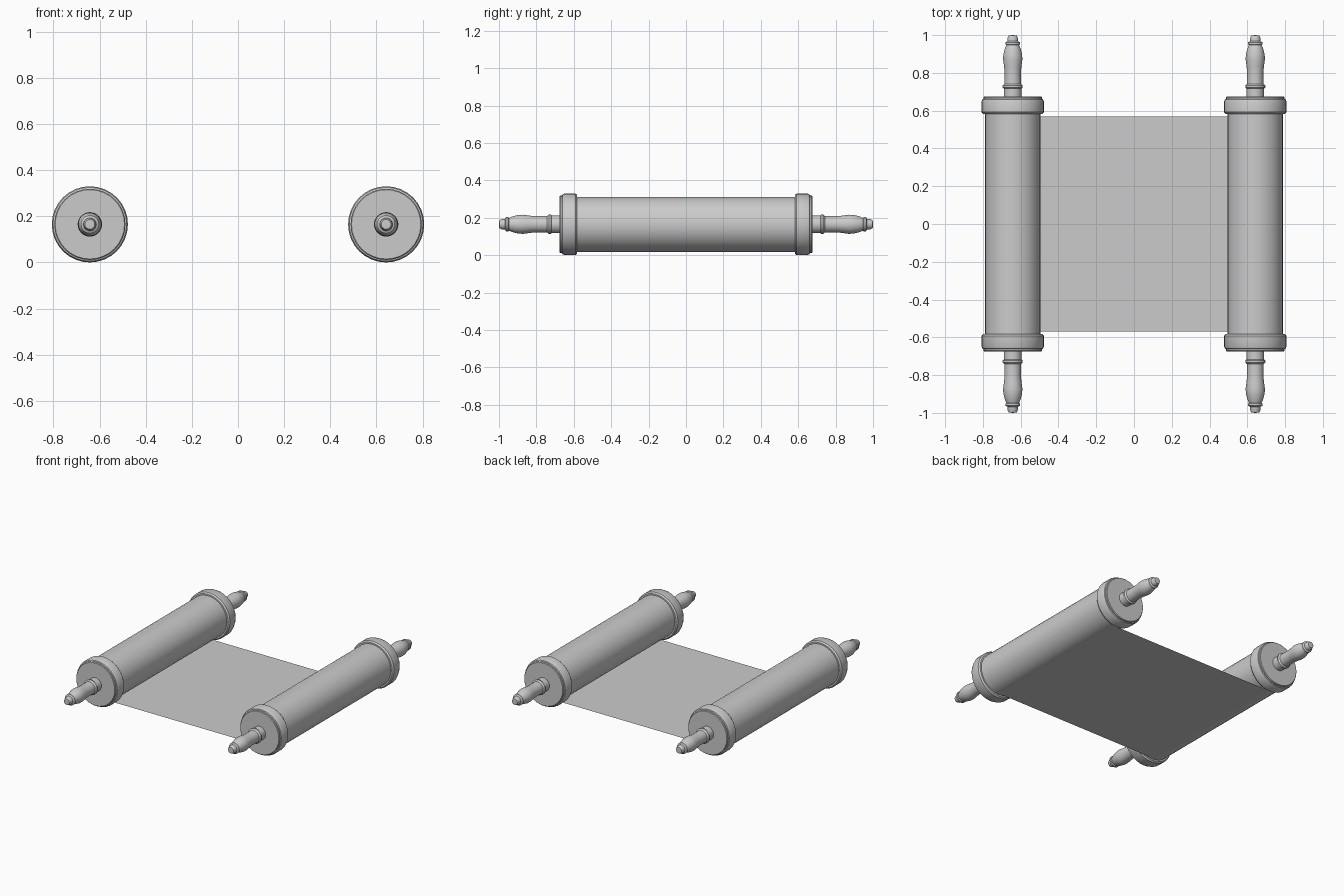
import bpy, bmesh, math

if "Cube" in bpy.data.objects:
    bpy.data.objects.remove(bpy.data.objects["Cube"])

SIDES = 32
ROLL_X, AXIS_Z = 0.642, 0.165
BODY_R = 0.147


def finish(name, bm, angle=30):
    bmesh.ops.recalc_face_normals(bm, faces=bm.faces)
    mesh = bpy.data.meshes.new(name)
    bm.to_mesh(mesh)
    bm.free()
    obj = bpy.data.objects.new(name, mesh)
    bpy.context.collection.objects.link(obj)
    bpy.ops.object.select_all(action='DESELECT')
    obj.select_set(True)
    bpy.context.view_layer.objects.active = obj
    bpy.ops.object.shade_smooth_by_angle(angle=math.radians(angle))
    return obj


def lathe(name, profile, x, side=1):
    """Spin a (radius, y) profile around the roller axis."""
    bm = bmesh.new()
    rings = []
    for r, y in profile:
        if r == 0:
            rings.append([bm.verts.new((x, side * y, AXIS_Z))] * SIDES)
            continue
        angles = [2 * math.pi * i / SIDES for i in range(SIDES)]
        rings.append([bm.verts.new((x + r * math.sin(a), side * y,
                                    AXIS_Z - r * math.cos(a))) for a in angles])
    for a, b in zip(rings, rings[1:]):
        for i in range(SIDES):
            j = (i + 1) % SIDES
            bm.faces.new(list(dict.fromkeys((a[i], a[j], b[j], b[i]))))
    return finish(name, bm)


BODY = [(0, -0.59), (BODY_R, -0.59), (BODY_R, 0.59), (0, 0.59)]
CAP = [(0, 0.582), (0.157, 0.582), (0.165, 0.592), (0.165, 0.648),
       (0.160, 0.660), (0.154, 0.663), (0.154, 0.671), (0.150, 0.675), (0, 0.675)]
HANDLE = [(0, 0.67), (0.047, 0.67), (0.047, 0.718), (0.053, 0.723),
          (0.053, 0.733), (0.044, 0.742), (0.043, 0.80), (0.046, 0.835),
          (0.051, 0.87), (0.050, 0.895), (0.043, 0.925), (0.034, 0.947),
          (0.039, 0.951), (0.039, 0.962), (0.028, 0.968), (0.027, 0.985),
          (0.021, 0.998), (0, 1.0)]

# Two rollers, each with a wound body, end caps and turned handles
for label, x in (("left", -ROLL_X), ("right", ROLL_X)):
    lathe(f"{label}_roll", BODY, x)
    for end, side in (("front", -1), ("back", 1)):
        lathe(f"{label}_{end}_cap", CAP, x, side)
        lathe(f"{label}_{end}_handle", HANDLE, x, side)

# Open sheet stretched between the undersides of the rolls
bm = bmesh.new()
z = AXIS_Z - BODY_R - 0.001
bm.faces.new([bm.verts.new((sx * ROLL_X, sy * 0.57, z))
              for sx, sy in ((-1, -1), (1, -1), (1, 1), (-1, 1))])
finish("sheet", bm)
